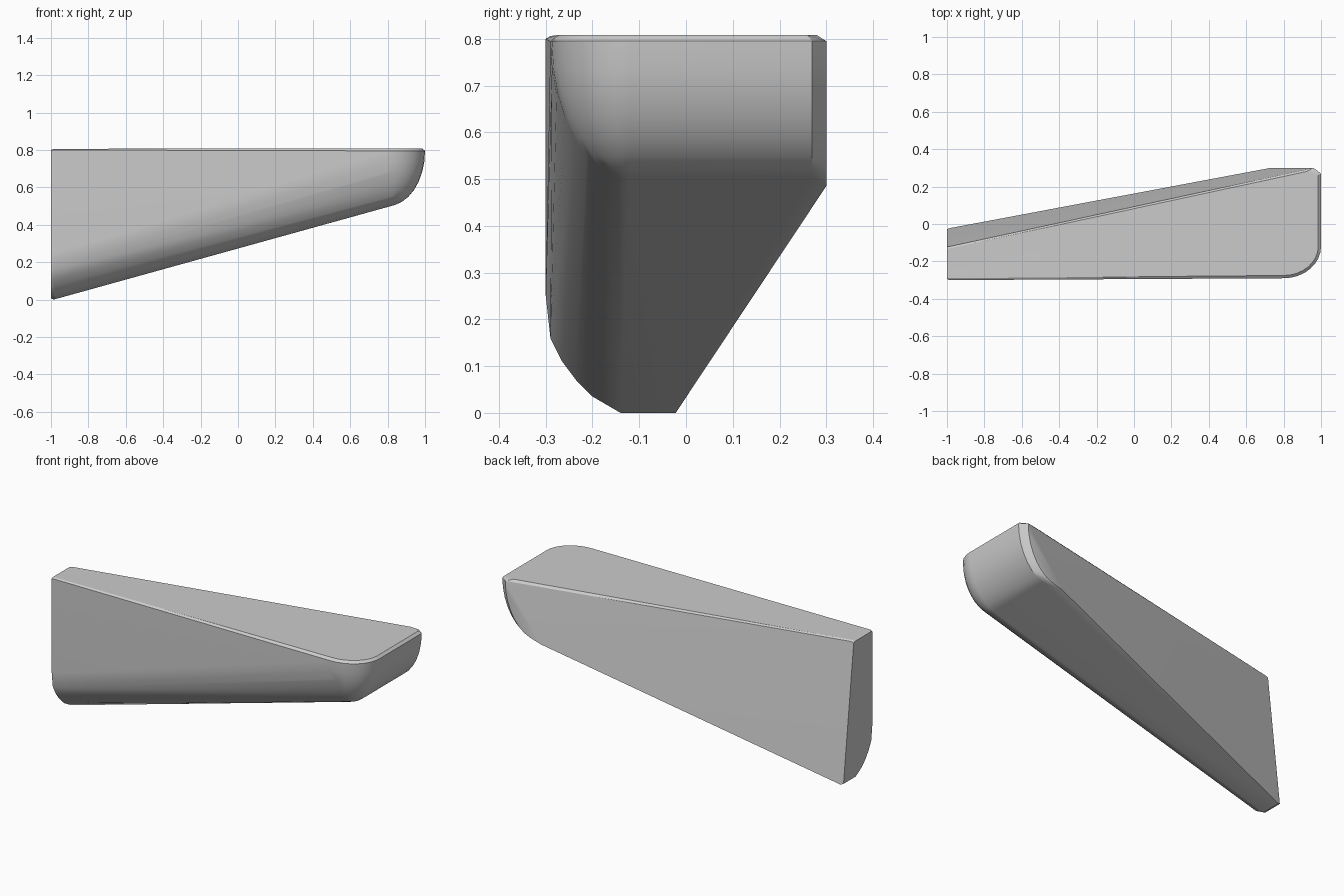
import bpy, bmesh
from math import sin, cos, pi

if "Cube" in bpy.data.objects:
    bpy.data.objects.remove(bpy.data.objects["Cube"])

pts = []

# Thick end: cross-section (y, z), with a slightly inset cap for the soft rim
section = [(-0.3, 0.8), (-0.29, 0.806), (-0.13, 0.806), (-0.12, 0.8),
           (-0.022, 0.0), (-0.14, 0.0), (-0.2, 0.035), (-0.235, 0.07),
           (-0.265, 0.11), (-0.29, 0.16), (-0.3, 0.25)]
cy, cz = -0.17, 0.42
for y, z in section:
    pts.append((-0.985, y, z))
    pts.append((-1.0, cy + (y - cy) * 0.96, cz + (z - cz) * 0.985))

# Rounded tip: front corner is an eighth of an ellipsoid
N = 8
for i in range(N + 1):
    b = pi / 2 * i / N
    for j in range(N + 1):
        a = pi / 2 * j / N
        pts.append((0.8 + 0.2 * cos(a) * cos(b),
                    -0.12 - 0.17 * sin(a) * cos(b),
                    0.795 - 0.295 * sin(b)))
    # the same curve carried to the back, with a small chamfer
    z = 0.795 - 0.295 * sin(b)
    pts.append((0.8 + 0.2 * cos(b), 0.27, z))
    pts.append((0.76 + 0.2 * cos(b), 0.3, z))

# Top rim, and the lower back corner
for j in range(N + 1):
    a = pi / 2 * j / N
    pts.append((0.8 + 0.185 * cos(a), -0.12 - 0.155 * sin(a), 0.808))
pts += [(0.985, 0.26, 0.808), (0.92, 0.28, 0.808), (0.73, 0.3, 0.485)]

# Wrap the outline points into one solid wedge
bm = bmesh.new()
for p in pts:
    bm.verts.new(p)
res = bmesh.ops.convex_hull(bm, input=bm.verts)
bmesh.ops.delete(bm, geom=[v for v in bm.verts if not v.link_faces], context='VERTS')
bmesh.ops.dissolve_limit(bm, angle_limit=0.01, verts=bm.verts, edges=bm.edges)
bmesh.ops.recalc_face_normals(bm, faces=bm.faces)
mesh = bpy.data.meshes.new("wedge_body")
bm.to_mesh(mesh)
bm.free()
obj = bpy.data.objects.new("wedge_body", mesh)
bpy.context.collection.objects.link(obj)
bpy.context.view_layer.objects.active = obj
obj.select_set(True)
bpy.ops.object.shade_smooth_by_angle(angle=0.5)
obj.modifiers.new("even_shading", 'WEIGHTED_NORMAL').keep_sharp = True
